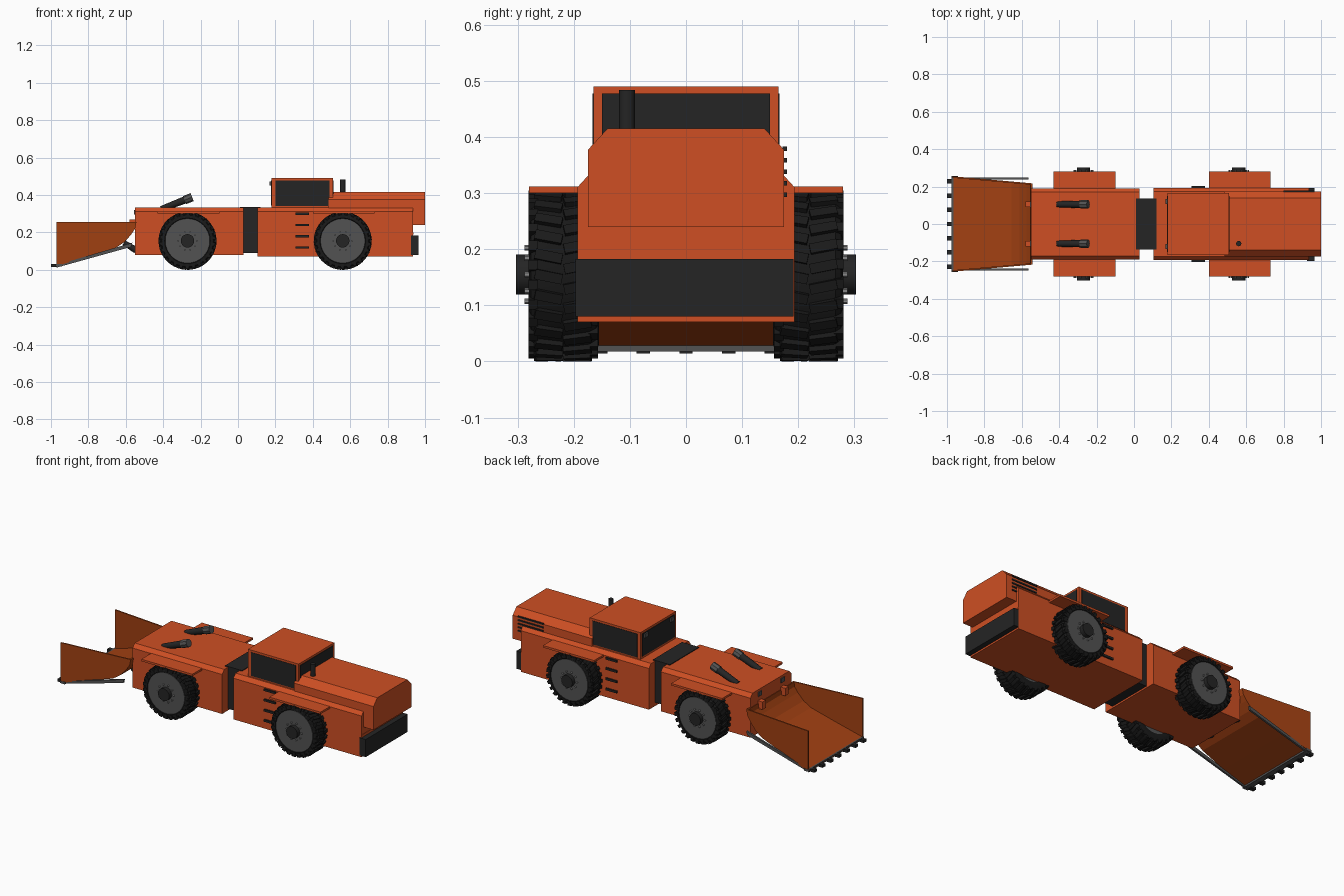
import bpy, bmesh, math
from mathutils import Vector, Matrix

if "Cube" in bpy.data.objects:
    bpy.data.objects.remove(bpy.data.objects["Cube"])


def material(name, rgb):
    m = bpy.data.materials.new(name)
    m.diffuse_color = (*rgb, 1)
    m.use_nodes = True
    m.node_tree.nodes["Principled BSDF"].inputs["Base Color"].default_value = m.diffuse_color
    return m


ORANGE = material("orange_paint", (0.62, 0.078, 0.017))
RUST = material("bucket_orange", (0.36, 0.052, 0.006))
DARK = material("dark_panel", (0.018, 0.018, 0.018))
RUBBER = material("tyre_rubber", (0.010, 0.010, 0.010))
GREY = material("grey_steel", (0.085, 0.085, 0.085))
LIGHT = material("light_steel", (0.25, 0.25, 0.25))


def finish(name, bm, mat, smooth=False):
    bmesh.ops.recalc_face_normals(bm, faces=bm.faces)
    me = bpy.data.meshes.new(name)
    bm.to_mesh(me)
    bm.free()
    me.materials.append(mat)
    ob = bpy.data.objects.new(name, me)
    bpy.context.collection.objects.link(ob)
    if smooth:
        bpy.ops.object.select_all(action='DESELECT')
        ob.select_set(True)
        bpy.context.view_layer.objects.active = ob
        bpy.ops.object.shade_smooth_by_angle(angle=math.radians(35))
    return ob


def add_box(bm, x0, x1, y0, y1, z0, z1, rot=None):
    c = Vector(((x0 + x1) / 2, (y0 + y1) / 2, (z0 + z1) / 2))
    m = Matrix.Translation(c) @ Matrix.Diagonal((x1 - x0, y1 - y0, z1 - z0, 1))
    bmesh.ops.create_cube(bm, size=1, matrix=rot @ m if rot else m)


def box(name, dims, mat):
    bm = bmesh.new()
    add_box(bm, *dims)
    return finish(name, bm, mat)


def add_loft(bm, a, b):
    """Solid between two matching outlines."""
    va, vb = [bm.verts.new(p) for p in a], [bm.verts.new(p) for p in b]
    bm.faces.new(va)
    bm.faces.new(vb[::-1])
    for i in range(len(va)):
        j = (i + 1) % len(va)
        bm.faces.new((va[i], vb[i], vb[j], va[j]))


def hull(name, x0, x1, w, z0, z1, cy, cz, mat):
    """Body block with chamfered upper side edges."""
    sec = [(-w, z0), (w, z0), (w, z1 - cz), (w - cy, z1), (cy - w, z1), (-w, z1 - cz)]
    bm = bmesh.new()
    add_loft(bm, [(x0, *p) for p in sec], [(x1, *p) for p in sec])
    return finish(name, bm, mat)


def add_rod(bm, p, q, r, r2=None, n=16):
    p, q = Vector(p), Vector(q)
    d = q - p
    m = Matrix.Translation((p + q) / 2) @ d.to_track_quat('Z', 'Y').to_matrix().to_4x4()
    bmesh.ops.create_cone(bm, cap_ends=True, segments=n, radius1=r,
                          radius2=r if r2 is None else r2, depth=d.length, matrix=m)


def rod(name, p, q, r, mat, r2=None, n=16):
    bm = bmesh.new()
    add_rod(bm, p, q, r, r2, n)
    return finish(name, bm, mat, n > 8)


# Chassis, joint, hood and bumper
hull("front_body", -0.55, 0.03, 0.19, 0.08, 0.333, 0.02, 0.022, ORANGE)
hull("rear_body", 0.105, 0.935, 0.193, 0.07, 0.333, 0.02, 0.022, ORANGE)
box("articulation_joint", (0.01, 0.12, -0.135, 0.135, 0.09, 0.337), DARK)
hull("engine_hood", 0.485, 1.0, 0.175, 0.24, 0.415, 0.035, 0.038, ORANGE)
box("rear_bumper", (0.925, 0.965, -0.197, 0.192, 0.08, 0.183), DARK)

# Cab with thin window plates on all sides
box("cab", (0.18, 0.508, -0.165, 0.165, 0.32, 0.49), ORANGE)
for s, side in ((-1, "right"), (1, "left")):
    y = sorted((s * 0.164, s * 0.167))
    box("cab_window_" + side, (0.20, 0.49, *y, 0.34, 0.478), DARK)
box("windscreen", (0.177, 0.181, -0.15, 0.15, 0.345, 0.478), DARK)
box("rear_window", (0.507, 0.511, -0.15, 0.15, 0.345, 0.478), DARK)

# Parts on both sides
for s, side in ((-1, "right"), (1, "left")):
    for x, end in ((-0.265, "front"), (0.565, "rear")):
        y = sorted((s * 0.17, s * 0.28))
        box(f"{end}_fender_{side}", (x - 0.165, x + 0.165, *y, 0.30, 0.312), ORANGE)
    bm = bmesh.new()
    for z in (0.12, 0.18, 0.24, 0.30):
        add_box(bm, 0.308, 0.38, *sorted((s * 0.19, s * 0.202)), z - 0.006, z + 0.006)
    finish("steps_" + side, bm, DARK)
    # hoist cylinder on the front deck
    y = s * 0.105
    rod("hoist_cylinder_" + side, (-0.41, y, 0.325), (-0.27, y, 0.379), 0.016, DARK, 0.02)
    rod("hoist_cap_" + side, (-0.285, y, 0.373), (-0.245, y, 0.389), 0.023, GREY, n=8)
    # lamps, brackets and lower arms at the nose
    box("nose_lamp_" + side, (-0.556, -0.548, y - 0.016, y + 0.016, 0.295, 0.32), GREY)
    box("cab_lamp_" + side, (0.169, 0.178, s * 0.12 - 0.014, s * 0.12 + 0.014, 0.45, 0.473), GREY)
    box("bucket_bracket_" + side, (-0.58, -0.545, y - 0.015, y + 0.015, 0.225, 0.27), ORANGE)
    rod("tilt_pivot_" + side, (-0.545, y, 0.105), (-0.61, y, 0.145), 0.018, DARK, 0.014, 12)

# Exhaust stack and left hood grille
rod("exhaust_stack", (0.56, -0.105, 0.40), (0.56, -0.105, 0.484), 0.014, DARK)
bm = bmesh.new()
for i in range(5):
    add_box(bm, 0.80, 0.965, 0.172, 0.18, 0.293 + i * 0.0205, 0.301 + i * 0.0205)
finish("hood_grille", bm, DARK)
box("tail_hatch_line", (0.934, 0.937, -0.19, 0.19, 0.19, 0.2), ORANGE)

# Bucket: tapered curved floor between two side plates
profile = [(-0.97, 0.02), (-0.80, 0.072), (-0.65, 0.12), (-0.605, 0.15),
           (-0.57, 0.19), (-0.55, 0.22), (-0.543, 0.255)]


def half_width(x):
    return 0.255 - (x + 0.97) / 0.43 * 0.038


inner = [(x - 0.006, z + 0.008) for x, z in profile[:-1]] + [(-0.553, 0.255)]
bm = bmesh.new()
for pa, pb, qb, qa in zip(profile, profile[1:], inner[1:], inner):
    quad = (pa, pb, qb, qa)
    add_loft(bm, [(x, -half_width(x), z) for x, z in quad],
             [(x, half_width(x), z) for x, z in quad])
finish("bucket_floor", bm, RUST)
for s, side in ((-1, "right"), (1, "left")):
    outline = profile + [(-0.97, 0.255)]
    bm = bmesh.new()
    add_loft(bm, [(x, s * half_width(x), z) for x, z in outline],
             [(x, s * (half_width(x) - 0.008), z) for x, z in outline])
    finish("bucket_side_" + side, bm, RUST)
    bm = bmesh.new()
    bar = [(-0.97, 0.012), (-0.57, 0.123), (-0.565, 0.145), (-0.97, 0.026)]
    add_loft(bm, [(x, s * 0.238, z) for x, z in bar], [(x, s * 0.249, z) for x, z in bar])
    finish("bucket_runner_" + side, bm, GREY)

# Cutting edge and teeth
box("cutting_edge", (-0.975, -0.942, -0.256, 0.256, 0.018, 0.031), GREY)
bm = bmesh.new()
for i in range(-3, 4):
    add_box(bm, -1.0, -0.965, i * 0.076 - 0.012, i * 0.076 + 0.012, 0.014, 0.03)
finish("bucket_teeth", bm, DARK)


# Wheels
def wheel(label, cx, s):
    cz = 0.155

    def at(y):
        return (cx, s * y, cz)
    # tyre lathed around the axle
    sec = [(0.10, 0.16), (0.125, 0.155), (0.138, 0.160), (0.146, 0.172), (0.146, 0.266),
           (0.138, 0.276), (0.122, 0.28), (0.116, 0.272), (0.10, 0.272)]
    n = 36
    bm = bmesh.new()
    rings = []
    for i in range(n):
        a = 2 * math.pi * i / n
        rings.append([bm.verts.new((cx + r * math.cos(a), s * y, cz + r * math.sin(a)))
                      for r, y in sec])
    for i in range(n):
        for j in range(len(sec)):
            k = (j + 1) % len(sec)
            bm.faces.new((rings[i][j], rings[i][k], rings[(i + 1) % n][k], rings[(i + 1) % n][j]))
    finish("tyre_" + label, bm, RUBBER, True)
    # two staggered rows of slanted tread lugs with shoulder blocks
    lugs = 26
    bm = bmesh.new()
    for i in range(lugs):
        for row in (-1, 1):
            a = 2 * math.pi * (i + 0.25 * row) / lugs
            rot = (Matrix.Translation((cx, s * 0.219, cz)) @ Matrix.Rotation(a, 4, 'Y'))
            y_in, y_out = sorted((row * 0.002, row * 0.051))
            slant = Matrix.Rotation(0.2 * row, 4, 'Z')
            add_box(bm, -0.009, 0.009, y_in, y_out, 0.14, 0.1545, rot @ slant)
            y_in, y_out = sorted((row * 0.045, row * 0.062))
            add_box(bm, -0.018, 0.0, y_in, y_out, 0.124, 0.149,
                    rot @ Matrix.Translation((0.009 - 0.01 * row, 0, 0)))
    finish("tread_" + label, bm, RUBBER)
    # rim, hub and bolts
    rod("rim_" + label, at(0.165), at(0.279), 0.119, GREY, n=32)
    rod("hub_" + label, at(0.27), at(0.303), 0.036, DARK, n=20)
    bm = bmesh.new()
    for i in range(10):
        a = 2 * math.pi * i / 10
        x, z = cx + 0.05 * math.cos(a), cz + 0.05 * math.sin(a)
        add_rod(bm, (x, s * 0.275, z), (x, s * 0.288, z), 0.005, n=6)
    finish("wheel_bolts_" + label, bm, LIGHT)


for x, end in ((-0.27, "front"), (0.56, "rear")):
    for s, side in ((-1, "right"), (1, "left")):
        wheel(f"{end}_{side}", x, s)
